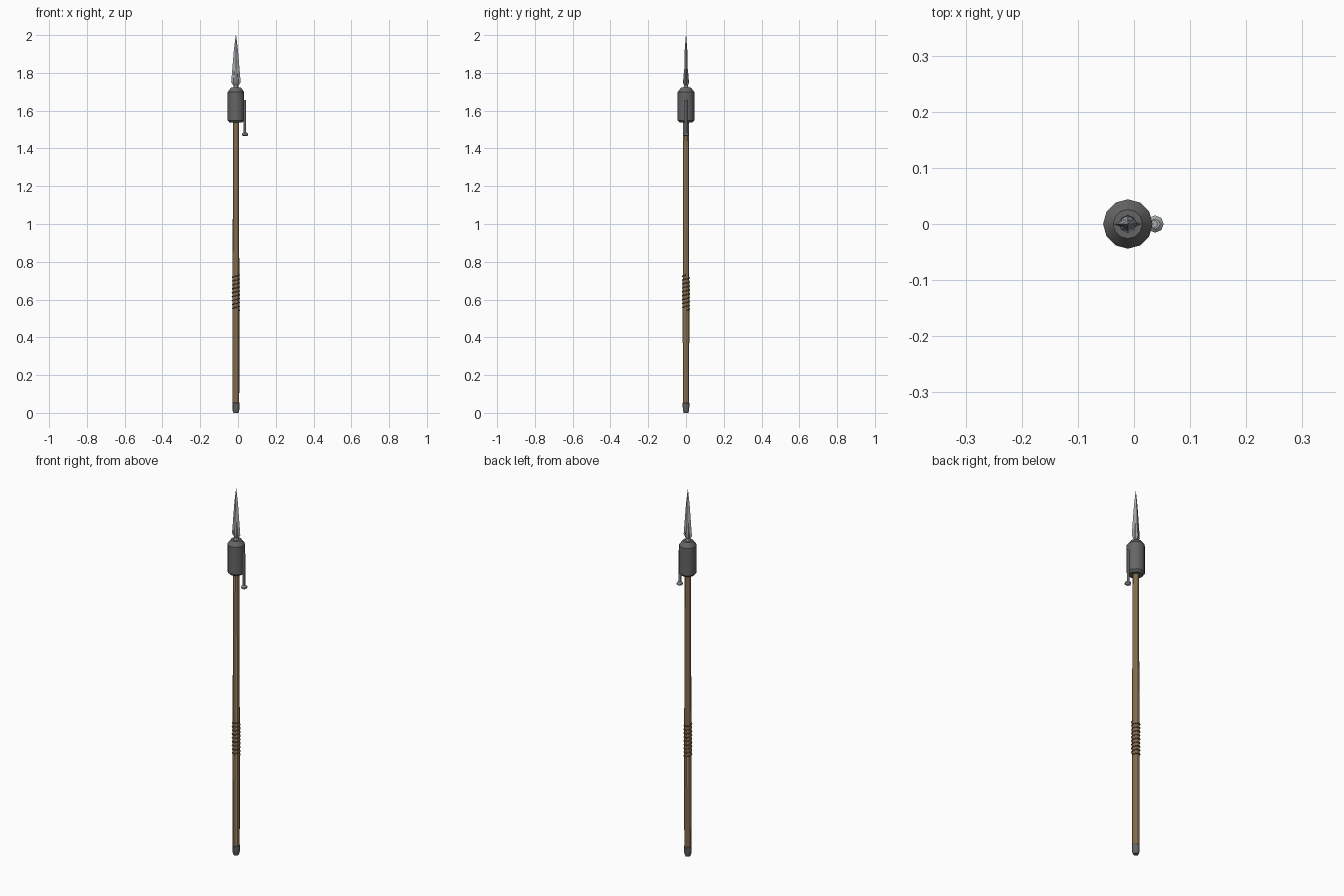
import bpy, bmesh, math

if "Cube" in bpy.data.objects:
    bpy.data.objects.remove(bpy.data.objects["Cube"])

CX = -0.011  # spear axis


def material(name, rgb):
    m = bpy.data.materials.new(name)
    m.diffuse_color = (*rgb, 1)
    m.use_nodes = True
    m.node_tree.nodes["Principled BSDF"].inputs["Base Color"].default_value = m.diffuse_color
    return m


wood = material("wood", (0.40, 0.26, 0.13))
cord = material("cord", (0.16, 0.08, 0.045))
iron = material("iron", (0.13, 0.13, 0.13))
steel = material("steel", (0.38, 0.40, 0.41))


def loft(name, rings, mat, closed=True):
    """Skin a list of equal-length point rings and cap the ends."""
    bm = bmesh.new()
    loops = [[bm.verts.new(p) for p in r] for r in rings]
    n = len(loops[0])
    for a, b in zip(loops, loops[1:]):
        for i in range(n):
            j = (i + 1) % n
            bm.faces.new((a[i], a[j], b[j], b[i]))
    bm.faces.new(loops[0][::-1])
    bm.faces.new(loops[-1])
    bmesh.ops.recalc_face_normals(bm, faces=bm.faces)
    me = bpy.data.meshes.new(name)
    bm.to_mesh(me)
    bm.free()
    ob = bpy.data.objects.new(name, me)
    bpy.context.collection.objects.link(ob)
    me.materials.append(mat)
    return ob


def turned(name, profile, sides, mat, x=CX, smooth=True):
    """Lathe a (radius, z) profile around a vertical axis."""
    rings = [[(x + r * math.cos(2 * math.pi * i / sides),
               r * math.sin(2 * math.pi * i / sides), z)
              for i in range(sides)] for r, z in profile]
    ob = loft(name, rings, mat)
    if smooth:
        bpy.ops.object.select_all(action='DESELECT')
        ob.select_set(True)
        bpy.context.view_layer.objects.active = ob
        bpy.ops.object.shade_smooth_by_angle(angle=math.radians(35))
    return ob


# Shaft and butt cap
turned("shaft", [(0.0175, 0.04), (0.0185, 0.6), (0.0165, 1.1), (0.0155, 1.56)], 10, wood)
turned("butt_cap", [(0.013, 0), (0.0175, 0.012), (0.019, 0.053), (0.016, 0.055)], 10, iron)

# Explosive canister with chamfered ends
turned("canister", [(0.034, 1.537), (0.044, 1.548), (0.044, 1.698),
                    (0.026, 1.722)], 12, iron)

# Blade socket tapering into the blade
turned("blade_socket", [(0.016, 1.715), (0.010, 1.735), (0.016, 1.748),
                        (0.010, 1.82), (0.004, 1.83)], 8, steel)


# Diamond-section blade
def diamond(w, t, z):
    return [(CX + w, 0, z), (CX, t, z), (CX - w, 0, z), (CX, -t, z)]


loft("blade", [diamond(0.010, 0.008, 1.728), diamond(0.025, 0.011, 1.75),
               diamond(0.020, 0.0095, 1.81), diamond(0.011, 0.007, 1.92),
               diamond(0.0008, 0.0008, 2.0)], steel)

# Fuse pin beside the canister, with a flat foot
turned("fuse_pin", [(0.007, 1.478), (0.007, 1.657)], 8, steel, x=0.036)
turned("fuse_pin_foot", [(0.010, 1.466), (0.0155, 1.470), (0.0155, 1.478),
                         (0.009, 1.484)], 8, steel, x=0.0375)

# Cord wound around the grip
curve = bpy.data.curves.new("grip_cord", 'CURVE')
curve.dimensions = '3D'
curve.bevel_depth = 0.0032
curve.bevel_resolution = 1
curve.use_fill_caps = True
spline = curve.splines.new('POLY')
turns, steps = 9, 12
count = turns * steps
spline.points.add(count)
for i, p in enumerate(spline.points):
    a = 2 * math.pi * i / steps
    p.co = (CX + 0.0192 * math.cos(a), 0.0192 * math.sin(a), 0.543 + 0.186 * i / count, 1)
grip = bpy.data.objects.new("grip_cord", curve)
bpy.context.collection.objects.link(grip)
curve.materials.append(cord)
